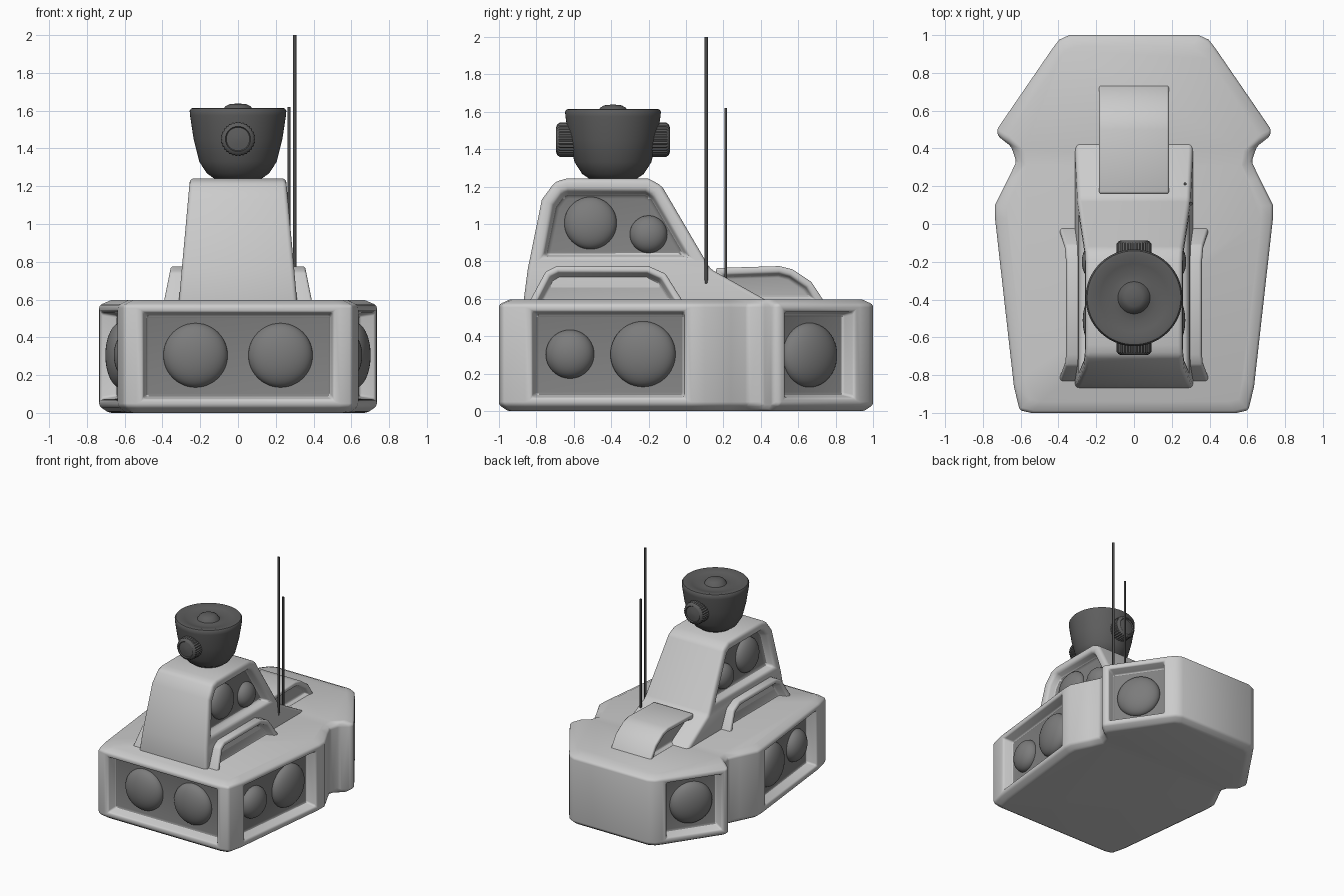
import bpy, bmesh, math

if "Cube" in bpy.data.objects:
    bpy.data.objects.remove(bpy.data.objects["Cube"])


def material(name, g):
    m = bpy.data.materials.new(name)
    m.diffuse_color = (g, g, g, 1)
    m.use_nodes = True
    m.node_tree.nodes["Principled BSDF"].inputs["Base Color"].default_value = m.diffuse_color
    return m


LIGHT = material("light grey shell", 0.60)
PANEL = material("dark grey panel", 0.22)
DOME = material("dome grey", 0.20)
HEAD = material("charcoal", 0.11)
ROD = material("antenna grey", 0.07)
RECESS = material("mid grey recess", 0.42)


def finish(bm, name, mats, bevel=0.0, angle=40):
    me = bpy.data.meshes.new(name)
    bm.normal_update()
    bm.to_mesh(me)
    bm.free()
    ob = bpy.data.objects.new(name, me)
    bpy.context.collection.objects.link(ob)
    for m in mats:
        me.materials.append(m)
    bpy.ops.object.select_all(action='DESELECT')
    ob.select_set(True)
    bpy.context.view_layer.objects.active = ob
    if bevel:
        b = ob.modifiers.new("bevel", 'BEVEL')
        b.width, b.segments = bevel, 3
        b.limit_method, b.angle_limit = 'ANGLE', math.radians(30)
        bpy.ops.object.modifier_apply(modifier="bevel")
    bpy.ops.object.shade_smooth_by_angle(angle=math.radians(angle))
    return ob


def pocket(bm, faces, rim, depth, mat=1):
    """Frame the faces, sink their middles and colour the floors."""
    bm.normal_update()
    bmesh.ops.inset_individual(bm, faces=faces, thickness=rim, use_even_offset=True)
    bmesh.ops.inset_individual(bm, faces=faces, thickness=0.015, depth=-depth,
                               use_even_offset=True)
    for f in faces:
        f.material_index = mat


def extrude_profile(profile, x_right, x_left):
    """Side profile (y, z) swept across x; returns bmesh, side faces, vertex rings."""
    bm = bmesh.new()
    a = [bm.verts.new((x_right(z), y, z)) for y, z in profile]
    b = [bm.verts.new((x_left(z), y, z)) for y, z in profile]
    right, left = bm.faces.new(a), bm.faces.new(b[::-1])
    n = len(profile)
    for i in range(n):
        j = (i + 1) % n
        bm.faces.new((a[j], a[i], b[i], b[j]))
    bmesh.ops.recalc_face_normals(bm, faces=bm.faces[:])
    return bm, right, left, a, b


def lathe(name, profile, mat, loc, seg=48, along_y=0, ribs=0.0):
    """Turn (radius, height) around z, or around y when along_y is +1/-1."""
    bm = bmesh.new()
    rings = []
    for r, h in profile:
        ring = []
        for i in range(seg):
            q = r * (1 - ribs * (i % 2)) if r > 0.08 else r
            t = 2 * math.pi * i / seg
            u, v = q * math.cos(t), q * math.sin(t)
            p = (u, h * along_y, v) if along_y else (u, v, h)
            ring.append(bm.verts.new([c + o for c, o in zip(p, loc)]))
        rings.append(ring)
    for lo, hi in zip(rings, rings[1:]):
        for i in range(seg):
            j = (i + 1) % seg
            bm.faces.new((lo[i], lo[j], hi[j], hi[i]))
    bm.faces.new(rings[0][::-1])
    bm.faces.new(rings[-1])
    bmesh.ops.recalc_face_normals(bm, faces=bm.faces[:])
    return finish(bm, name, [mat])


def dome(name, loc, r, bulge, rot):
    bpy.ops.mesh.primitive_uv_sphere_add(segments=40, ring_count=24, radius=1,
                                         location=loc, rotation=rot)
    ob = bpy.context.object
    ob.name = name
    ob.scale = (bulge, r, r)
    ob.data.materials.append(DOME)
    bpy.ops.object.shade_smooth()


# Hull: waisted outline with five sunken windows
half = [(0.54, -1), (0.605, -0.985), (0.635, -0.86), (0.735, 0.03), (0.735, 0.1),
        (0.665, 0.24), (0.622, 0.33), (0.65, 0.41), (0.72, 0.465), (0.725, 0.5),
        (0.43, 0.93), (0.395, 0.975), (0.34, 1)]
outline = half + [(-x, y) for x, y in reversed(half)]
N = len(outline)
bm = bmesh.new()
rings = []
for z, d in ((0, 0.05), (0.035, 0), (0.57, 0), (0.597, 0.06)):
    rings.append([bm.verts.new((x * (1 - d / 0.7), y * (1 - d), z)) for x, y in outline])
bands = []
for lo, hi in zip(rings, rings[1:]):
    bands.append([bm.faces.new((lo[i], lo[(i + 1) % N], hi[(i + 1) % N], hi[i]))
                  for i in range(N)])
bm.faces.new(rings[0][::-1])
bm.faces.new(rings[-1])
bmesh.ops.recalc_face_normals(bm, faces=bm.faces[:])
pocket(bm, [bands[1][i] for i in (N - 1, 2, N - 4, 9, N - 11)], 0.037, 0.09)
finish(bm, "hull", [LIGHT, PANEL], 0.015)


# Cabin: tapered tower with a rear slope and side windows
def cabin_x(z):
    return 0.312 - (z - 0.6) * 0.09


prof = [(-0.87, 0.57), (-0.845, 0.76), (-0.77, 1.13), (-0.70, 1.225), (-0.64, 1.242),
        (-0.2, 1.242), (-0.13, 1.205), (0.13, 0.76), (0.47, 0.57)]
bm, right, left, a, b = extrude_profile(prof, cabin_x, lambda z: -cabin_x(z))
windows = []
for face, v in ((right, a), (left, b)):
    new = bmesh.utils.face_split(face, v[1], v[7])[0]
    windows.append(max((face, new), key=lambda f: f.calc_center_median().z))
pocket(bm, windows, 0.065, 0.075)
finish(bm, "cabin", [LIGHT, PANEL], 0.022)

# Side fenders beside the cabin, open arches with sunken panels
arch = [(-0.85, 0.56), (-0.75, 0.745), (-0.69, 0.775), (-0.2, 0.775), (-0.11, 0.735),
        (0.0, 0.56)]
for s, side in ((1, "right"), (-1, "left")):
    bm, outer, inner, a, b = extrude_profile(
        arch, lambda z: s * (0.39 - (z - 0.6) * 0.2), lambda z: s * 0.22)
    pocket(bm, [outer], 0.032, 0.07)
    for f in bm.faces:                       # dark floor of the arch
        c = f.calc_center_median()
        if f.normal.z > 0.7 and c.z < 0.65:
            f.material_index = 2
    finish(bm, side + "_fender", [LIGHT, RECESS, PANEL], 0.012)

# Rear deck cover behind the cabin
cover = [(0.16, 0.56), (0.16, 0.765), (0.5, 0.775), (0.57, 0.757), (0.67, 0.69),
         (0.755, 0.56)]
bm, right, left, a, b = extrude_profile(cover, lambda z: 0.185, lambda z: -0.185)
pocket(bm, [right, left], 0.035, 0.04)
finish(bm, "rear_cover", [LIGHT, RECESS], 0.012)

# Domes inside the windows
for s, side in ((1, "right"), (-1, "left")):
    dome(side + "_front_dome", (s * 0.225, -0.91, 0.305), 0.17, 0.083,
         (0, 0, math.pi / 2))
    for y, r, k in ((-0.62, 0.13, "small"), (-0.23, 0.175, "large")):
        dome(f"{side}_side_dome_{k}", (s * (0.545 + (y + 0.86) * 0.1124), y, 0.305),
             r, 0.085, (0, 0, -s * 0.112))
    dome(side + "_rear_dome", (s * 0.504, 0.658, 0.3), 0.172, 0.085, (0, 0, s * 0.601))
    for y, z, r in ((-0.51, 1.005, 0.14), (-0.2, 0.945, 0.1)):
        dome(f"{side}_cabin_dome", (s * (cabin_x(z) - 0.075), y, z), r, 0.07,
             (0, -s * 0.09, 0))

# Rotating head: bowl with a dished top and centre knob
lathe("head", [(0.09, 1.225), (0.12, 1.237), (0.165, 1.268), (0.205, 1.33), (0.235, 1.45),
               (0.254, 1.575), (0.256, 1.6), (0.248, 1.612), (0.23, 1.615), (0.18, 1.603),
               (0.125, 1.588), (0.085, 1.597), (0.068, 1.622), (0.045, 1.634),
               (0.004, 1.638)], HEAD, (0, -0.39, 0), 64)

# Ribbed lamps on the front and back of the head
for s, name in ((-1, "front_lamp"), (1, "rear_lamp")):
    lathe(name, [(0.092, 0.15), (0.092, 0.285), (0.082, 0.298), (0.067, 0.304),
                 (0.062, 0.296), (0.03, 0.302), (0.003, 0.304)],
          HEAD, (0, -0.39, 1.45), 60, s, 0.06)

# Antennas
for x, y, top, r, name in ((0.30, 0.108, 2.0, 0.01, "tall_antenna"),
                           (0.27, 0.212, 1.62, 0.008, "short_antenna")):
    lathe(name, [(r * 0.7, 0.68), (r, 0.71), (r, top)], ROD, (x, y, 0), 10)
